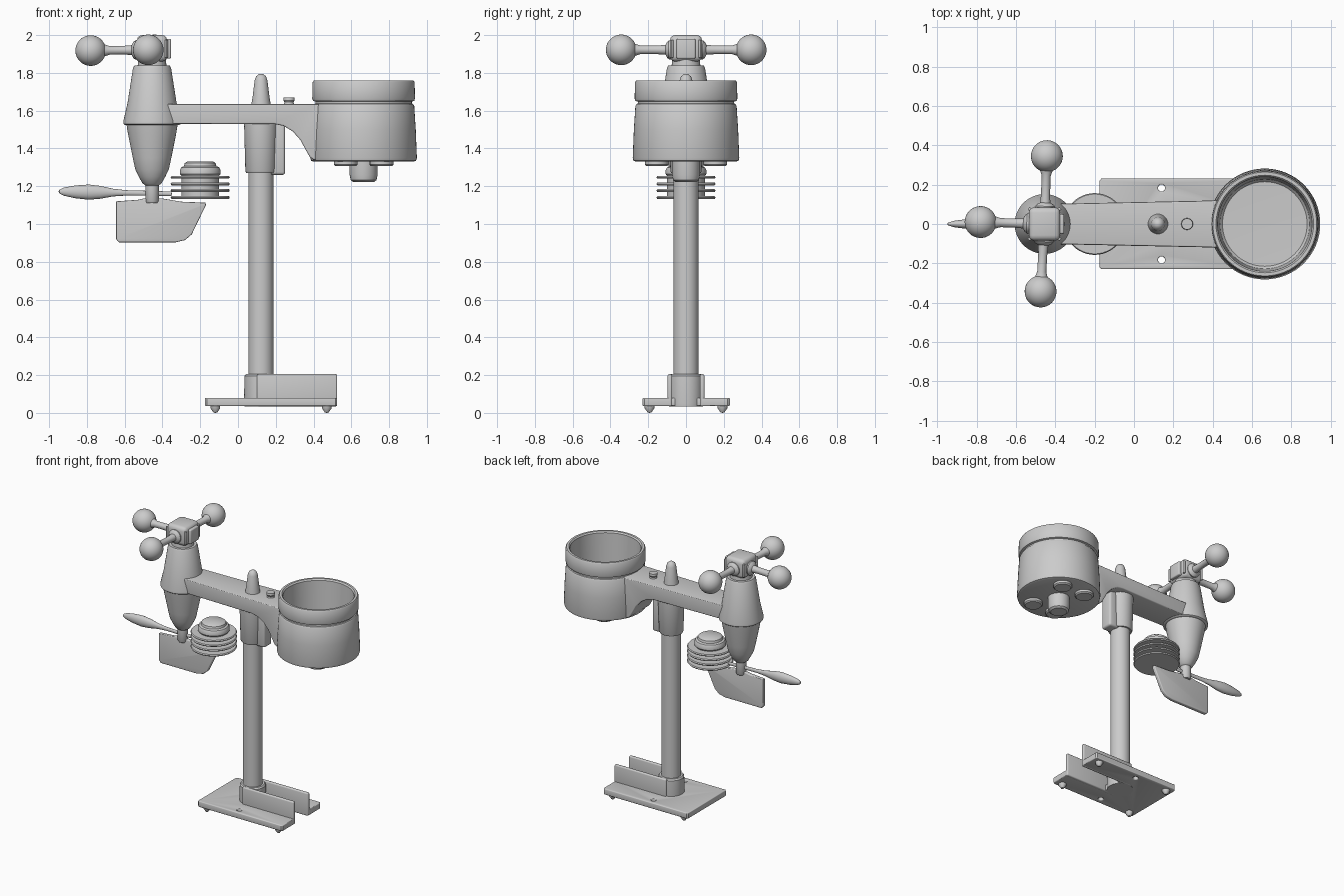
import bpy, bmesh
from math import sin, cos, pi, radians
from mathutils import Vector


def finish(name, bm, loc=(0, 0, 0)):
    bmesh.ops.remove_doubles(bm, verts=bm.verts, dist=1e-5)
    bmesh.ops.recalc_face_normals(bm, faces=bm.faces)
    me = bpy.data.meshes.new(name)
    bm.to_mesh(me)
    bm.free()
    ob = bpy.data.objects.new(name, me)
    ob.location = loc
    bpy.context.collection.objects.link(ob)
    return ob


def lathe(name, prof, loc=(0, 0, 0), direction=(0, 0, 1), steps=48):
    """Revolve (radius, height) points round an axis."""
    bm = bmesh.new()
    vs = [bm.verts.new((r, 0, z)) for r, z in prof]
    es = [bm.edges.new(p) for p in zip(vs, vs[1:])]
    bmesh.ops.spin(bm, geom=vs + es, cent=(0, 0, 0), axis=(0, 0, 1),
                   angle=2 * pi, steps=steps)
    ob = finish(name, bm, loc)
    ob.rotation_mode = 'QUATERNION'
    ob.rotation_quaternion = Vector(direction).to_track_quat('Z', 'Y')
    return ob


def prism(name, loops, half, bevel, loc=(0, 0, 0), upright=False):
    """Extrude flat outlines (extra loops become holes) with rounded rims."""
    cu = bpy.data.curves.new(name, 'CURVE')
    cu.dimensions, cu.fill_mode = '2D', 'BOTH'
    cu.extrude, cu.bevel_depth, cu.offset = half - bevel, bevel, -bevel
    cu.bevel_resolution = 2
    for pts in loops:
        sp = cu.splines.new('POLY')
        sp.points.add(len(pts) - 1)
        for p, (x, y) in zip(sp.points, pts):
            p.co = (x, y, 0, 1)
        sp.use_cyclic_u = True
    tmp = bpy.data.objects.new(name + "_outline", cu)
    bpy.context.collection.objects.link(tmp)
    bpy.context.view_layer.update()
    me = bpy.data.meshes.new_from_object(
        tmp.evaluated_get(bpy.context.evaluated_depsgraph_get()))
    bm = bmesh.new()
    bm.from_mesh(me)
    bpy.data.objects.remove(tmp)
    ob = finish(name, bm, loc)
    if upright:
        ob.rotation_euler.x = pi / 2
    return ob


def box(name, lo, hi, bevel=0.01):
    bm = bmesh.new()
    bmesh.ops.create_cube(bm, size=1)
    lo, hi = Vector(lo), Vector(hi)
    bmesh.ops.scale(bm, vec=hi - lo, verts=bm.verts)
    bmesh.ops.bevel(bm, geom=bm.edges[:], offset=bevel, segments=3,
                    profile=0.5, affect='EDGES')
    return finish(name, bm, (lo + hi) / 2)


def circle(x, y, r, n=20):
    return [(x + r * cos(2 * pi * i / n), y + r * sin(2 * pi * i / n)) for i in range(n)]


PX, TX, BX, SX = 0.122, -0.455, 0.665, -0.2   # pole, tower, bucket, shield x

# Base plate with a notch between the rails and two screw holes
outline = [(-0.165, -0.23), (0.515, -0.23), (0.525, -0.22), (0.525, -0.085),
           (0.19, -0.085), (0.19, 0.085), (0.525, 0.085), (0.525, 0.22),
           (0.515, 0.232), (-0.165, 0.232), (-0.175, 0.22), (-0.175, -0.22)]
prism("base_plate", [outline] + [circle(0.14, s * 0.183, 0.018) for s in (-1, 1)],
      0.022, 0.006, (0, 0, 0.058))
for s in (-1, 1):
    box("base_rail", (0.1, s * 0.085 - 0.012, 0.035), (0.525, s * 0.085 + 0.012, 0.205), 0.008)
    for x in (-0.12, 0.47):
        lathe("foot", [(0, 0), (0.01, 0.002), (0.026, 0.025), (0.026, 0.045), (0, 0.045)],
              (x, s * 0.193, 0), steps=16)

# Pole with lower and upper collars
lathe("pole_socket", [(0, 0.035), (0.088, 0.035), (0.09, 0.05), (0.088, 0.195),
                      (0.08, 0.205), (0, 0.205)], (PX, 0, 0))
lathe("pole", [(0, 0.04), (0.067, 0.04), (0.067, 1.32), (0, 1.32)], (PX, 0, 0))
lathe("pole_collar", [(0, 1.27), (0.078, 1.27), (0.083, 1.28), (0.09, 1.54), (0, 1.54)],
      (PX, 0, 0))
box("collar_clamp", (0.17, -0.045, 1.26), (0.25, 0.045, 1.55), 0.015)

# Cross arm with curved gusset, widening toward the bucket
arm = prism("cross_arm", [[(-0.42, 1.53), (0.19, 1.53), (0.24, 1.52), (0.29, 1.49),
                           (0.33, 1.445), (0.36, 1.39), (0.38, 1.355), (0.40, 1.34),
                           (0.428, 1.34), (0.428, 1.635), (-0.42, 1.635)]],
            0.12, 0.008, upright=True)
for v in arm.data.vertices:
    v.co.z *= 0.85 + 0.15 * (v.co.x + 0.42) / 0.85
lathe("top_spike", [(0.052, 1.62), (0.05, 1.64), (0.045, 1.67), (0.034, 1.76),
                    (0.026, 1.782), (0.012, 1.793), (0, 1.795)], (PX, 0, 0), steps=32)
lathe("level_knob", [(0.03, 1.62), (0.024, 1.645), (0.03, 1.655), (0.028, 1.67), (0, 1.67)],
      (0.27, 0, 0), steps=24)

# Rain bucket: body, groove, rim and hollow interior
lathe("rain_bucket", [(0, 1.33), (0.265, 1.33), (0.278, 1.335), (0.282, 1.35),
                      (0.276, 1.5), (0.268, 1.625), (0.262, 1.635), (0.255, 1.638),
                      (0.255, 1.648), (0.268, 1.652), (0.272, 1.665), (0.27, 1.75),
                      (0.264, 1.76), (0.248, 1.76), (0.24, 1.75), (0.236, 1.65),
                      (0.228, 1.47), (0.215, 1.455), (0, 1.45)], (BX, 0, 0), steps=64)
lathe("bucket_drain", [(0, 1.222), (0.055, 1.222), (0.068, 1.232), (0.074, 1.26),
                       (0.074, 1.34), (0, 1.34)], (BX, 0, 0), steps=32)
for sx in (-1, 1):
    for sy in (-1, 1):
        lathe("bucket_pad", [(0, 1.306), (0.055, 1.306), (0.063, 1.314), (0.063, 1.34),
                             (0, 1.34)], (BX + sx * 0.095, sy * 0.155, 0), steps=24)

# Wind tower
lathe("wind_tower", [(0, 1.84), (0.094, 1.838), (0.101, 1.825), (0.13, 1.64),
                     (0.152, 1.545), (0.152, 1.53), (0.146, 1.525), (0.135, 1.524),
                     (0.128, 1.48), (0.102, 1.35), (0.089, 1.29), (0.07, 1.25),
                     (0.05, 1.215), (0.036, 1.205), (0.036, 1.12), (0.03, 1.11),
                     (0, 1.11)], (TX, 0, 0))

# Wind-speed rotor: neck, hub, lugs and three ball arms
lathe("rotor_neck", [(0, 1.82), (0.078, 1.82), (0.072, 1.88), (0, 1.88)], (TX, 0, 0))
box("rotor_hub", (TX - 0.08, -0.085, 1.86), (TX + 0.08, 0.085, 2.0), 0.028)
for k in range(4):
    a = pi / 4 + k * pi / 2
    lug = box("hub_lug", (-0.03, -0.008, 1.88), (0.03, 0.008, 1.975), 0.004)
    lug.location.x, lug.location.y = TX + 0.085 * cos(a), 0.085 * sin(a)
    lug.rotation_euler.z = a
box("hub_side_plate", (TX + 0.07, -0.05, 1.875), (TX + 0.1, 0.05, 1.98), 0.008)
hub = Vector((TX, 0, 1.922))
for tip in ((-0.78, 0.01, 1.918), (-0.443, 0.345, 1.922), (-0.475, -0.343, 1.922)):
    d = Vector(tip) - hub
    n = d.length
    ball = [(0.081 * sin(t), n - 0.081 * cos(t)) for t in [0.4 + i * (pi - 0.4) / 16 for i in range(17)]]
    ball[-1] = (0, n + 0.081)
    lathe("rotor_arm", [(0, 0.04), (0.05, 0.04), (0.05, 0.09), (0.042, 0.1), (0.026, 0.108),
                        (0.023, 0.15), (0.023, n - 0.1)] + ball, hub, d, 32)

# Wind vane: tapered pointer and tail fin
pointer = lathe("vane_pointer", [(0, 0), (0.012, 0.003), (0.014, 0.24), (0.02, 0.31),
                                 (0.034, 0.38), (0.04, 0.44), (0.034, 0.51), (0.022, 0.57),
                                 (0.01, 0.595), (0, 0.6)],
                (-0.35, 0, 1.16), (-1, 0, 0.02), 24)
for v in pointer.data.vertices:
    v.co.x *= 0.7 if abs(pointer.rotation_quaternion.to_matrix().col[0].y) > 0.5 else 1
    v.co.y *= 0.7 if abs(pointer.rotation_quaternion.to_matrix().col[1].y) > 0.5 else 1
prism("vane_fin", [[(-0.645, 1.12), (-0.645, 0.92), (-0.63, 0.903), (-0.33, 0.903),
                    (-0.28, 0.915), (-0.245, 0.945), (-0.17, 1.1), (-0.172, 1.113),
                    (-0.3, 1.118), (-0.4, 1.135), (-0.5, 1.135), (-0.53, 1.128)]],
      0.014, 0.006, upright=True)

# Louvred sensor shield
lathe("shield_core", [(0, 1.135), (0.1, 1.135), (0.1, 1.255), (0.108, 1.265), (0.108, 1.285),
                      (0.1, 1.3), (0.086, 1.306), (0.082, 1.322), (0.07, 1.33), (0, 1.332)],
      (SX, 0, 0))
for z in (1.14, 1.177, 1.212, 1.247):
    lathe("shield_louvre", [(0, z - 0.007), (0.152, z - 0.007), (0.157, z), (0.152, z + 0.007),
                            (0, z + 0.007)], (SX, 0, 0))

# Smooth shading with crisp edges
for ob in bpy.context.scene.objects:
    ob.select_set(True)
    bpy.context.view_layer.objects.active = ob
bpy.ops.object.shade_smooth_by_angle(angle=radians(35))
